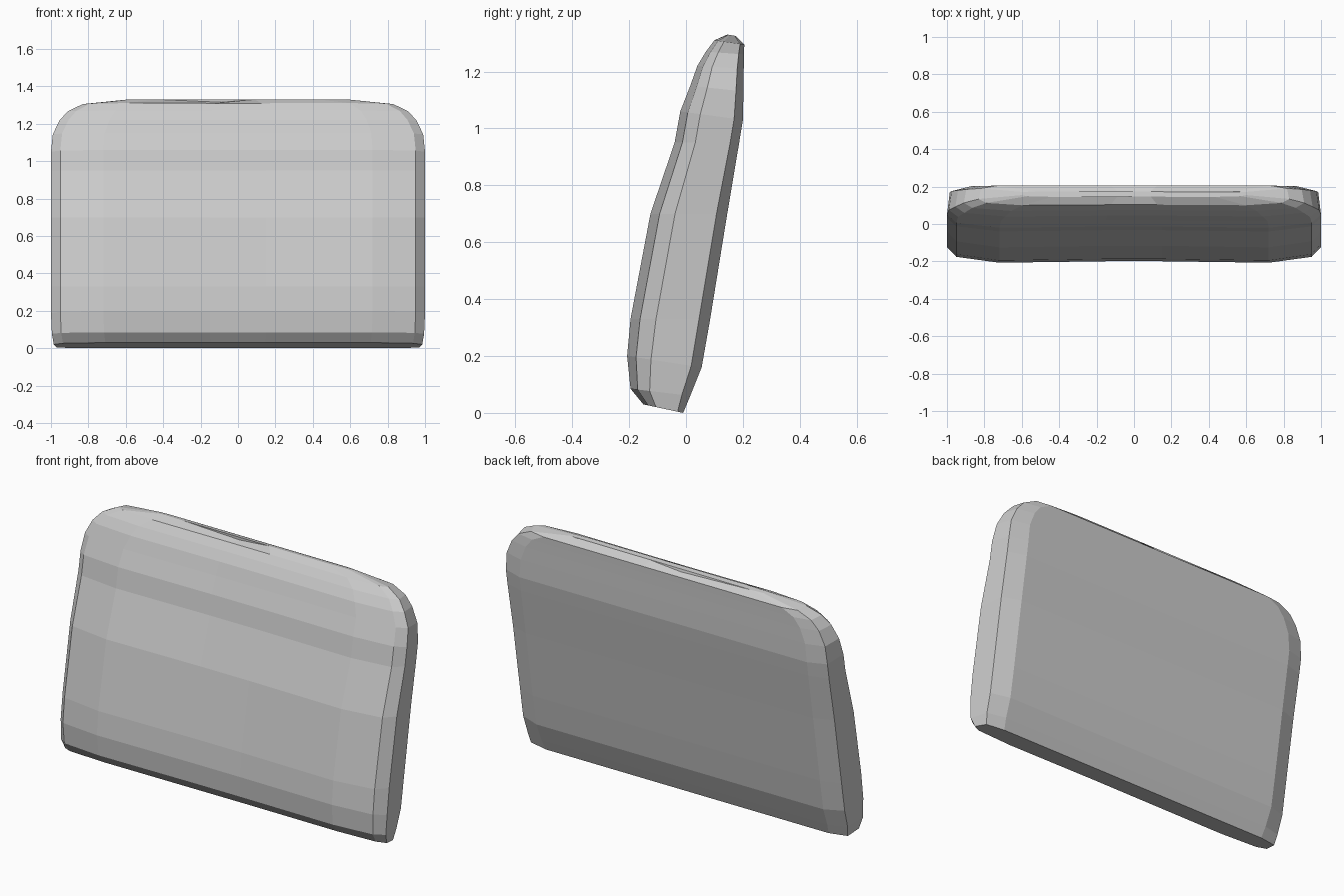
import bpy, bmesh

if "Cube" in bpy.data.objects:
    bpy.data.objects.remove(bpy.data.objects["Cube"], do_unlink=True)

# Plain grey fabric
fabric = bpy.data.materials.new("grey_fabric")
fabric.use_nodes = True
GREY = (0.6, 0.6, 0.6, 1)
fabric.diffuse_color = GREY
fabric.node_tree.nodes["Principled BSDF"].inputs["Base Color"].default_value = GREY

# Cushion levels: front y, front z, back y, back z, half width
LEVELS = [
    (-.15, .03, -.01, 0, .985),
    (-.195, .085, .015, .06, .995),
    (-.207, .2, .055, .16, 1),
    (-.195, .33, .085, .33, 1),
    (-.125, .7, .145, .7, 1),
    (-.04, .95, .187, .95, 1),
    (-.02, 1.06, .2, 1.03, 1),
    (.015, 1.15, .202, 1.13, .99),
    (.04, 1.22, .203, 1.21, .955),
    (.07, 1.27, .204, 1.26, .91),
    (.10, 1.31, .205, 1.295, .83),
    (.145, 1.33, .175, 1.325, .6),
]

# Half section: fraction of width, fraction of depth from front to back
HALF = [(.15, .03), (.72, 0), (.95, .12), (1, .32), (.985, .86), (.88, 1), (.15, 1)]
SECTION = HALF + [(-x, d) for x, d in reversed(HALF)]


def ring(bm, level):
    yf, zf, yb, zb, w = level
    return [bm.verts.new((x * w, yf + (yb - yf) * d, zf + (zb - zf) * d))
            for x, d in SECTION]


# Loft the padded body through its levels
bm = bmesh.new()
rings = [ring(bm, level) for level in LEVELS]
n = len(SECTION)
for low, high in zip(rings, rings[1:]):
    for i in range(n):
        j = (i + 1) % n
        bm.faces.new((low[i], low[j], high[j], high[i]))

# Close the ends with strips between the front and back edges
for end in (rings[0], rings[-1]):
    for i in range(-1, n // 2 - 1):
        a, b = end[i], end[i + 1]
        c, d = end[n - 3 - i], end[n - 2 - i] if i >= 0 else end[n - 1]
        corners = list(dict.fromkeys((a, b, c, d)))
        if len(corners) > 2 and not bm.faces.get(corners):
            bm.faces.new(corners)
bmesh.ops.holes_fill(bm, edges=[e for e in bm.edges if e.is_boundary], sides=0)

# Small tuck in the top ridge
for v in rings[-1]:
    if -.2 < v.co.x < 0:
        v.co.z -= .015

bmesh.ops.recalc_face_normals(bm, faces=bm.faces)
mesh = bpy.data.meshes.new("back_cushion")
bm.to_mesh(mesh)
bm.free()
mesh.materials.append(fabric)
cushion = bpy.data.objects.new("back_cushion", mesh)
bpy.context.collection.objects.link(cushion)
